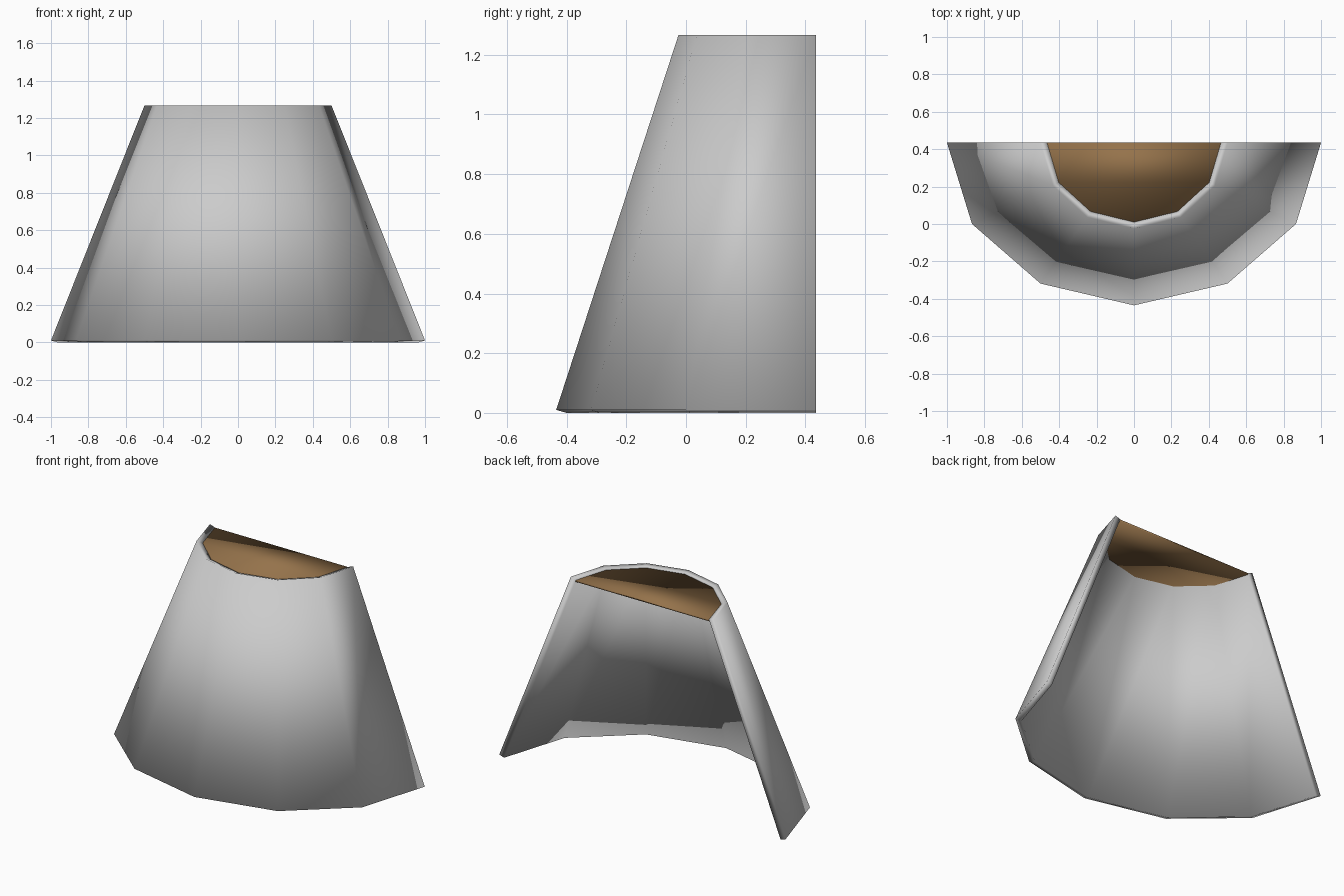
import bpy, math

if "Cube" in bpy.data.objects:
    bpy.data.objects.remove(bpy.data.objects["Cube"])

BACK = 0.435          # y of the flat back plane


def material(name, rgb):
    m = bpy.data.materials.new(name)
    m.diffuse_color = (*rgb, 1.0)
    m.use_nodes = True
    m.node_tree.nodes["Principled BSDF"].inputs["Base Color"].default_value = m.diffuse_color
    return m


def half_ring(rx, ry, z):
    """Seven points of a half twelve-sided ellipse bulging to the front."""
    pts = []
    for i in range(7):
        a = math.pi * i / 6
        pts.append((-rx * math.cos(a), BACK - ry * math.sin(a), z))
    return pts


def make_object(name, verts, faces, mat):
    me = bpy.data.meshes.new(name)
    me.from_pydata(verts, [], faces)
    me.materials.append(mat)
    me.polygons.foreach_set("use_smooth", [True] * len(me.polygons))
    me.update()
    ob = bpy.data.objects.new(name, me)
    bpy.context.collection.objects.link(ob)
    return ob


grey = material("light grey", (0.60, 0.60, 0.60))
brown = material("brown", (0.30, 0.17, 0.07))

# Flared wall: four half rings joined into a closed thin shell
rings = [
    half_ring(1.0, 0.87, 0.01),      # outer bottom
    half_ring(0.5, 0.46, 1.267),     # outer top
    half_ring(0.465, 0.425, 1.255),  # inner top
    half_ring(0.965, 0.835, 0.0),    # inner bottom
]
verts = [p for r in rings for p in r]
faces = []
for r in range(4):
    s = (r + 1) % 4
    for i in range(6):
        faces.append((r * 7 + i, r * 7 + i + 1, s * 7 + i + 1, s * 7 + i))
faces += [(0, 7, 14, 21), (27, 20, 13, 6)]   # flat ends on the back plane
make_object("flared_wall", verts, faces, grey)

# Thin half-round top panel set just inside the rim
top = half_ring(0.467, 0.427, 1.254)
low = half_ring(0.467, 0.427, 1.244)
faces = [tuple(range(7)), tuple(range(13, 6, -1))]
faces += [(i, i + 7, (i + 1) % 7 + 7, (i + 1) % 7) for i in range(7)]
make_object("top_panel", top + low, faces, brown)
